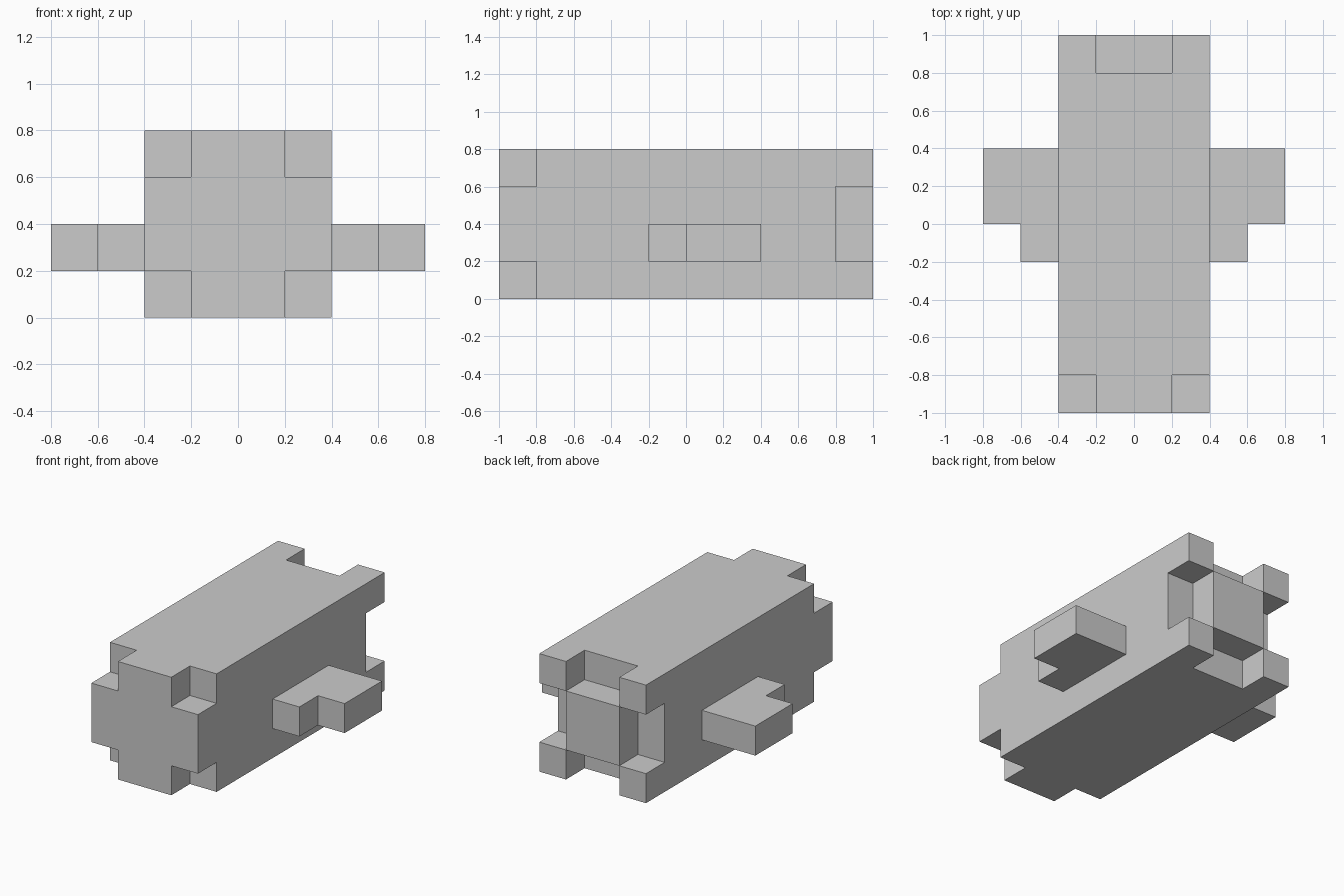
import bpy, bmesh, math

if "Cube" in bpy.data.objects:
    bpy.data.objects.remove(bpy.data.objects["Cube"])


def make_object(name, bm):
    bmesh.ops.recalc_face_normals(bm, faces=bm.faces)
    mesh = bpy.data.meshes.new(name)
    bm.to_mesh(mesh)
    bm.free()
    obj = bpy.data.objects.new(name, mesh)
    bpy.context.collection.objects.link(obj)
    return obj


# Body: a 3 x 3 x 3 block layout, drawn only where a block meets open air
CUTS = ((-0.4, -0.2, 0.2, 0.4), (-1.0, -0.8, 0.8, 1.0), (0.0, 0.2, 0.6, 0.8))


def is_solid(c):
    i, j, k = c
    if min(c) < 0 or max(c) > 2:
        return False
    if j == 0:                      # front end: plus shape
        return i == 1 or k == 1
    if j == 2:                      # back end: four corners and the centre
        return (i + k) % 2 == 0
    return True                     # main trunk


def build_body():
    bm = bmesh.new()
    cells = [(i, j, k) for i in range(3) for j in range(3) for k in range(3)]
    for cell in filter(is_solid, cells):
        for axis in range(3):
            for side in (0, 1):
                beside = list(cell)
                beside[axis] += 2 * side - 1
                if is_solid(beside):
                    continue
                u, v = (axis + 1) % 3, (axis + 2) % 3
                ring = []
                for du, dv in ((0, 0), (1, 0), (1, 1), (0, 1)):
                    p = list(cell)
                    p[axis] += side
                    p[u] += du
                    p[v] += dv
                    ring.append(bm.verts.new([CUTS[a][p[a]] for a in range(3)]))
                bm.faces.new(ring if side else ring[::-1])
    bmesh.ops.remove_doubles(bm, verts=bm.verts, dist=0.001)
    return make_object("body", bm)


# Side fins: stepped outline pulled up, then mirrored to the other side
def build_fins():
    outline = ((0.4, -0.2), (0.6, -0.2), (0.6, 0.0), (0.8, 0.0), (0.8, 0.4), (0.4, 0.4))
    bm = bmesh.new()
    base = bm.faces.new([bm.verts.new((x, y, 0.2)) for x, y in outline])
    top = bmesh.ops.extrude_face_region(bm, geom=[base], use_keep_orig=True)["geom"]
    bmesh.ops.translate(bm, vec=(0, 0, 0.2),
                        verts=[g for g in top if isinstance(g, bmesh.types.BMVert)])
    fins = make_object("side_fins", bm)
    fins.modifiers.new("mirror", 'MIRROR').use_axis[0] = True
    return fins


build_body()
build_fins()
